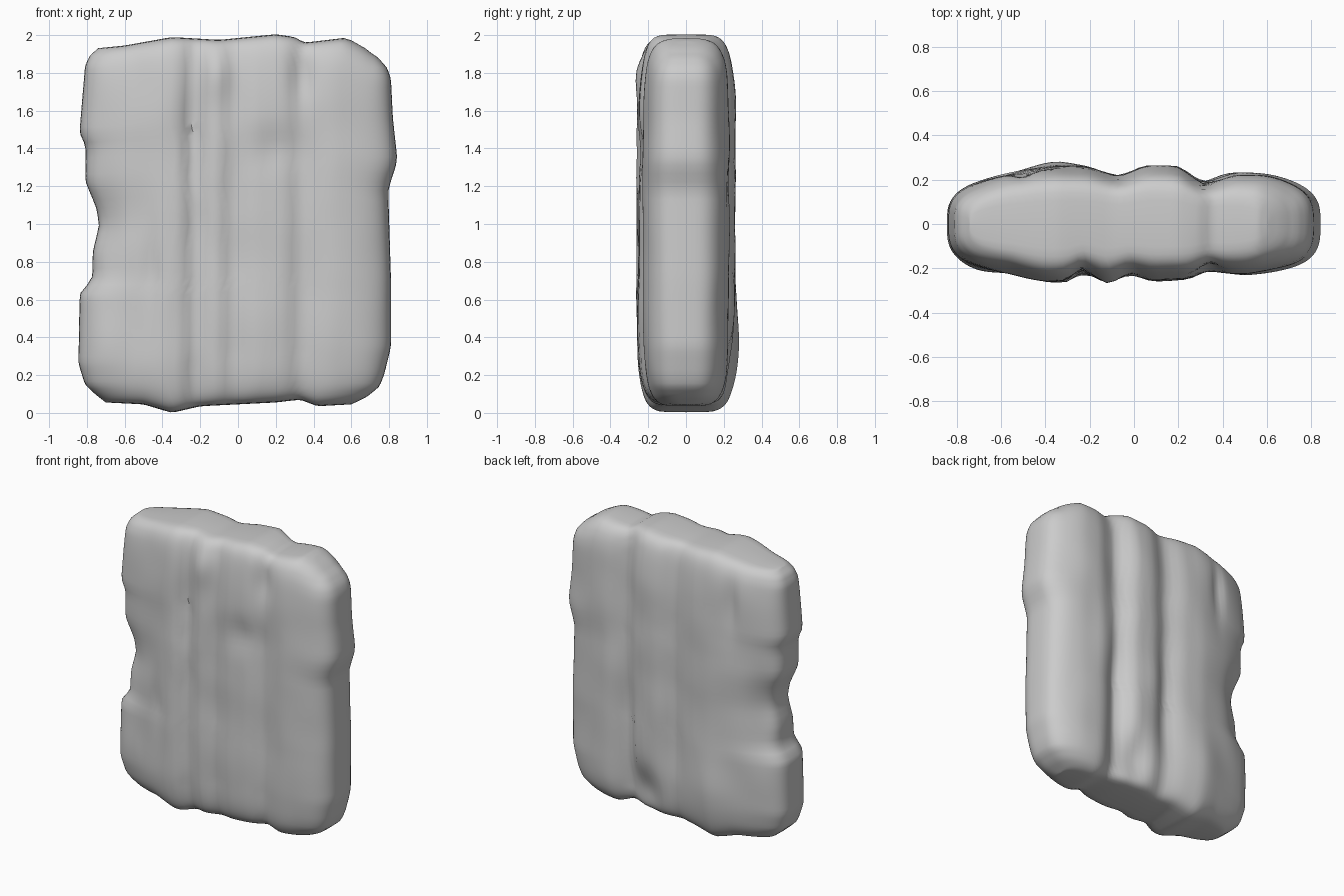
import bpy, bmesh, math
from mathutils import Vector, noise

cube = bpy.data.objects.get("Cube")
if cube:
    bpy.data.objects.remove(cube, do_unlink=True)

stone = bpy.data.materials.new("grey stone")
stone.use_nodes = True
grey = (0.6, 0.6, 0.6, 1)
stone.diffuse_color = grey
stone.node_tree.nodes["Principled BSDF"].inputs["Base Color"].default_value = grey


def along(points, a):
    """Value on a broken line of (position, value) points."""
    if a <= points[0][0]:
        return points[0][1]
    for (a0, b0), (a1, b1) in zip(points, points[1:]):
        if a <= a1:
            return b0 + (b1 - b0) * (a - a0) / (a1 - a0)
    return points[-1][1]


# Outline of the slab: the two sides by height, top and bottom by x
RIGHT_SIDE = [(0, -.7), (.05, -.76), (.1, -.81), (.22, -.845), (.64, -.838), (.68, -.77),
              (.85, -.77), (1, -.735), (1.1, -.75), (1.25, -.81), (1.45, -.805),
              (1.52, -.84), (1.9, -.81), (1.96, -.785), (2, -.74)]
LEFT_SIDE = [(0, .6), (.04, .68), (.1, .75), (.17, .775), (.32, .81), (.7, .81),
             (1.2, .795), (1.36, .845), (1.6, .82), (1.82, .81), (1.88, .79),
             (1.94, .74), (1.98, .68), (2, .6)]
TOP = [(-.75, 1.93), (-.6, 1.945), (-.35, 1.99), (-.1, 1.975), (.2, 2.005), (.3, 1.99),
       (.35, 1.96), (.56, 1.985), (.7, 1.94)]
BOTTOM = [(-.7, .055), (-.5, .045), (-.35, 0), (-.2, .035), (.2, .055), (.33, .07),
          (.42, .035), (.6, .045)]
# Depth of the columns on each face by x
FRONT = [(-.7, .25), (-.55, .245), (-.4, .272), (-.3, .268), (-.23, .215), (-.12, .262),
         (-.02, .222), (.08, .255), (.25, .25), (.33, .213), (.5, .245), (.8, .26)]
BACK = [(-.7, .24), (-.35, .265), (-.2, .255), (-.07, .215), (.05, .262), (.2, .26),
        (.31, .19), (.45, .24), (.6, .25), (.8, .25)]
# Local dents and bulges: x, z, width, height, depth
FRONT_DENTS = [(-.25, 1.5, .04, .3, -.03), (-.1, 1.8, .07, .12, .025),
               (.2, 1.4, .12, .12, -.03), (-.46, .75, .04, .2, -.03),
               (-.72, 1, .1, .25, -.04), (.34, 1.78, .05, .12, -.03),
               (-.72, .4, .12, .2, .02)]
BACK_DENTS = [(.18, .2, .12, .16, -.08), (-.35, .4, .2, .25, .02),
              (-.72, 1, .1, .25, -.04), (-.5, 1.7, .04, .2, -.03),
              (.31, .6, .05, .4, -.03), (-.07, .7, .05, .35, -.02)]


def vertex(u, v, face, dents, sign):
    h = v + 1
    lo, hi = along(RIGHT_SIDE, h), along(LEFT_SIDE, h)
    x = lo + (hi - lo) * (u + 1) / 2
    bottom, top = along(BOTTOM, x), along(TOP, x)
    z = bottom + (top - bottom) * h / 2
    depth = along(face, x)
    for dx, dz, w, t, amount in dents:
        depth += amount * math.exp(-((x - dx) / w) ** 2 - ((z - dz) / t) ** 2)
    depth += .012 * noise.noise(Vector((x * 4, sign * 3, z * 3)))
    rim = max(0, 1 - abs(u) ** 3.3) ** .3 * max(0, 1 - abs(v) ** 6) ** .167
    return x, sign * depth * rim, z


# Two sculpted sheets that meet along the rim
COLS, ROWS = 64, 64
bm = bmesh.new()
for face, dents, sign in ((FRONT, FRONT_DENTS, -1), (BACK, BACK_DENTS, 1)):
    grid = []
    for j in range(ROWS + 1):
        v = math.sin(math.pi / 2 * (2 * j / ROWS - 1))
        grid.append([bm.verts.new(vertex(math.sin(math.pi / 2 * (2 * i / COLS - 1)),
                                         v, face, dents, sign)) for i in range(COLS + 1)])
    for a, b in zip(grid, grid[1:]):
        for i in range(COLS):
            bm.faces.new((a[i], a[i + 1], b[i + 1], b[i]))
bmesh.ops.remove_doubles(bm, verts=bm.verts, dist=.0005)
# Soften the rim and the creases
bmesh.ops.smooth_vert(bm, verts=bm.verts, factor=.4, use_axis_x=True,
                      use_axis_y=True, use_axis_z=True)
bmesh.ops.recalc_face_normals(bm, faces=bm.faces)

mesh = bpy.data.meshes.new("stone_slab")
bm.to_mesh(mesh)
bm.free()
mesh.materials.append(stone)
slab = bpy.data.objects.new("stone_slab", mesh)
bpy.context.collection.objects.link(slab)
bpy.context.view_layer.objects.active = slab
slab.select_set(True)
bpy.ops.object.shade_smooth_by_angle(angle=math.radians(60))
